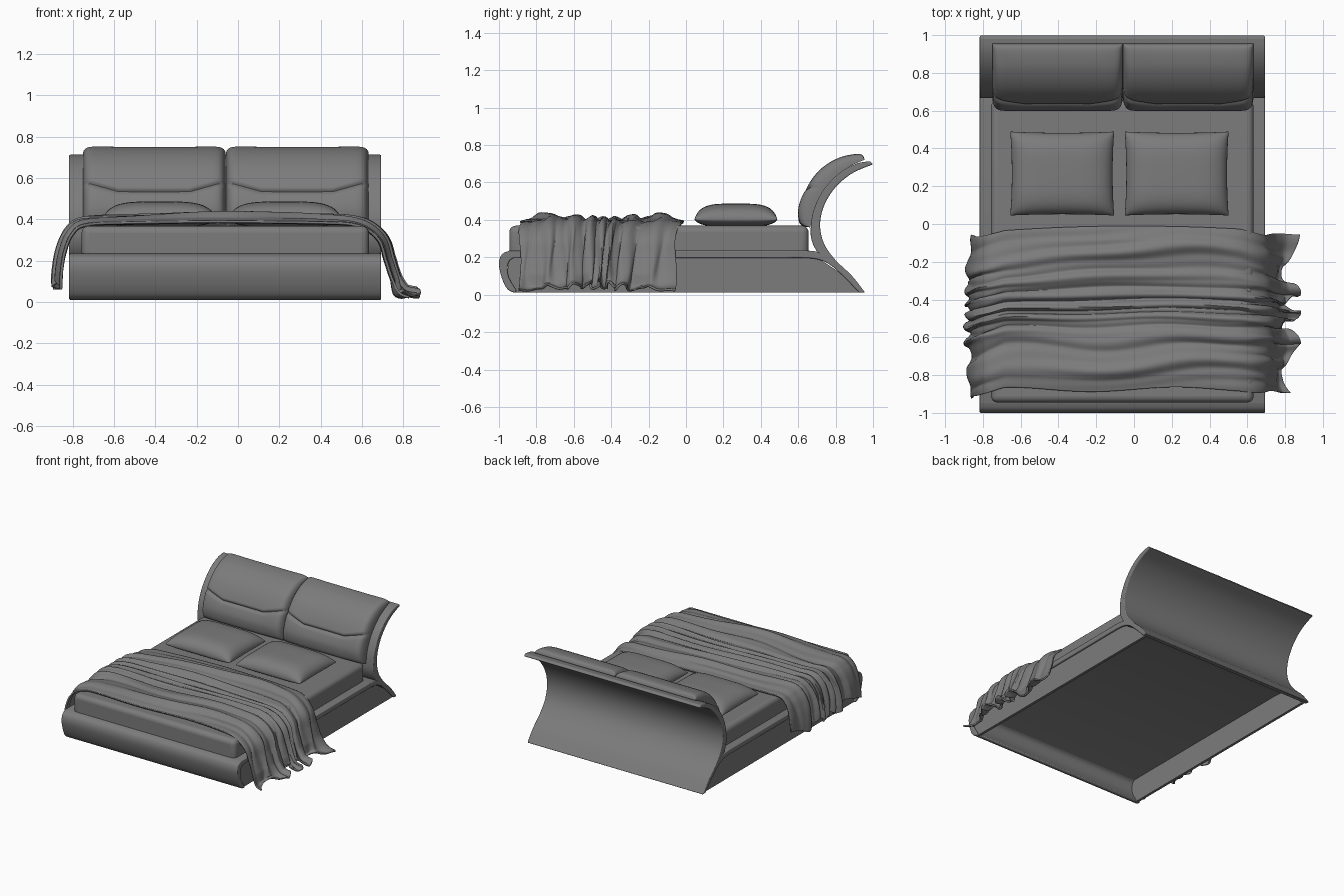
import bpy, bmesh, math
from math import sin, cos, pi, exp, tanh
from mathutils import Vector

if "Cube" in bpy.data.objects:
    bpy.data.objects.remove(bpy.data.objects["Cube"], do_unlink=True)

grey = bpy.data.materials.new("soft_grey")
grey.use_nodes = True
COLOUR = (0.2, 0.2, 0.2, 1)
grey.diffuse_color = COLOUR
grey.node_tree.nodes["Principled BSDF"].inputs["Base Color"].default_value = COLOUR

LEFT, RIGHT = -0.817, 0.693        # frame sides
MID = (LEFT + RIGHT) / 2


def finish(name, bm, bevel=0, segments=3, angle=40):
    bmesh.ops.remove_doubles(bm, verts=bm.verts, dist=0.0002)
    bmesh.ops.recalc_face_normals(bm, faces=bm.faces)
    mesh = bpy.data.meshes.new(name)
    bm.to_mesh(mesh)
    bm.free()
    mesh.materials.append(grey)
    ob = bpy.data.objects.new(name, mesh)
    bpy.context.collection.objects.link(ob)
    if bevel:
        mod = ob.modifiers.new("Bevel", "BEVEL")
        mod.width, mod.segments = bevel, segments
        mod.limit_method = "ANGLE"
        mod.angle_limit = math.radians(50)
    bpy.ops.object.select_all(action="DESELECT")
    ob.select_set(True)
    bpy.context.view_layer.objects.active = ob
    bpy.ops.object.shade_smooth_by_angle(angle=math.radians(angle))
    return ob


def spline_at(pts, t):
    """Point on a smooth curve through pts, t from 0 to 1."""
    n = len(pts) - 1
    i = min(int(t * n), n - 1)
    f = t * n - i
    a, b, c, d = (Vector(pts[max(0, min(n, i + k))]) for k in (-1, 0, 1, 2))
    return 0.5 * (2 * b + (c - a) * f + (2 * a - 5 * b + 4 * c - d) * f * f
                  + (3 * b - a - 3 * c + d) * f ** 3)


def spline(pts, count):
    return [spline_at(pts, k / count) for k in range(count + 1)]


def extrude(name, outline, x0, x1, bevel=0):
    """Sweep a closed side outline (y, z) across the width."""
    bm = bmesh.new()
    face = bm.faces.new([bm.verts.new((x0, p[0], p[1])) for p in outline])
    new = bmesh.ops.extrude_face_region(bm, geom=[face])["geom"]
    verts = [g for g in new if isinstance(g, bmesh.types.BMVert)]
    bmesh.ops.translate(bm, verts=verts, vec=(x1 - x0, 0, 0))
    return finish(name, bm, bevel)


def box(name, lo, hi, bevel, segments):
    bm = bmesh.new()
    bmesh.ops.create_cube(bm, size=1)
    for v in bm.verts:
        v.co = [(a + b) / 2 + c * (b - a) for a, b, c in zip(lo, hi, v.co)]
    return finish(name, bm, bevel, segments)


def add_grid(bm, fn, nu, nv):
    """Surface fn(u, v) over the unit square."""
    rows = [[bm.verts.new(fn(i / nu, j / nv)) for i in range(nu + 1)] for j in range(nv + 1)]
    for r, s in zip(rows, rows[1:]):
        for i in range(nu):
            bm.faces.new((r[i], r[i + 1], s[i + 1], s[i]))


# Platform sheet: rolled foot end, flat top, flared tail under the headboard
curl = spline([(-0.915, 0.01), (-0.955, 0.03), (-0.985, 0.09), (-1.0, 0.165),
               (-0.985, 0.215), (-0.945, 0.235)], 20)
tail = spline([(0.62, 0.237), (0.71, 0.228), (0.785, 0.188), (0.865, 0.118), (0.955, 0.012)], 16)
under = spline([(0.925, 0.012), (0.845, 0.095), (0.77, 0.16), (0.70, 0.19), (0.62, 0.197)], 16)
inner = spline([(-0.925, 0.195), (-0.95, 0.17), (-0.95, 0.1), (-0.905, 0.02)], 10)
extrude("platform", curl + tail + under + inner, LEFT, RIGHT, 0.006)

# Headboard shell, a tall C-shaped sheet
back = spline([(0.958, 0.01), (0.888, 0.10), (0.795, 0.19), (0.735, 0.28), (0.717, 0.38),
               (0.74, 0.48), (0.80, 0.575), (0.89, 0.65), (1.0, 0.697)], 40)
front = spline([(0.985, 0.714), (0.91, 0.70), (0.82, 0.65), (0.735, 0.56), (0.685, 0.46),
                (0.668, 0.37), (0.672, 0.29), (0.715, 0.215), (0.83, 0.125), (0.93, 0.012)], 40)
extrude("headboard_shell", back + front, LEFT, RIGHT, 0.006)

# Recessed side panels below the rails
panel = [(-0.915, 0.012), (-0.955, 0.1), (-0.95, 0.2), (0.7, 0.2), (0.835, 0.11), (0.925, 0.012)]
for side, x in (("right", LEFT + 0.015), ("left", RIGHT - 0.035)):
    extrude(side + "_side_panel", panel, x, x + 0.02)

# Mattress sunk into the platform
box("mattress", (-0.757, -0.945, 0.2), (0.633, 0.655, 0.369), 0.035, 5)

# Headboard cushions with a stitched seam
CUSHION_FRONT = [(0.605, 0.365), (0.6, 0.46), (0.635, 0.56), (0.715, 0.667), (0.82, 0.733), (0.945, 0.76)]
CUSHION_BACK = [(0.665, 0.36), (0.683, 0.45), (0.73, 0.55), (0.80, 0.63), (0.875, 0.685), (0.955, 0.722)]


def cushion(name, cx, half):
    def surface(u, v, puffed):
        a = -cos(pi * u)                       # finer steps near the edges
        w = (1 - cos(pi * v)) / 2
        # Slide the rows so that one of them follows the bent seam
        slide = 0.08 * max(0, min(1, (abs(a) - 0.5) * 2.5)) - 0.04
        row = w + slide * 4 * w * (1 - w)
        puff = 0
        if puffed:
            puff = max(0, (1 - abs(a) ** 20) * (1 - abs(2 * w - 1) ** 16)) ** 0.5
            puff *= 1 - 0.16 * exp(-((w - 0.39) / 0.018) ** 2)
            puff *= 1 - 0.08 * cos(a * pi / 2) * exp(-((w - 0.39) / 0.12) ** 2)
        p = spline_at(CUSHION_BACK, row).lerp(spline_at(CUSHION_FRONT, row), puff)
        return (cx + half * a, p[0], p[1])
    bm = bmesh.new()
    add_grid(bm, lambda u, v: surface(u, v, True), 60, 100)
    add_grid(bm, lambda u, v: surface(u, v, False), 60, 100)
    finish(name, bm, angle=60)


# Pillows: full domes with flatter undersides
def pillow(name, cx, cy):
    def surface(u, v, up):
        a, b = -cos(pi * u), -cos(pi * v)
        x = 0.275 * a * (1 - 0.03 * (1 - b * b))
        y = 0.222 * b * (1 - 0.03 * (1 - a * a))
        h = max(0, (1 - a ** 4) * (1 - b ** 4)) ** 0.5
        return (cx + x, cy + y, 0.402 + (0.085 if up else -0.038) * h)
    bm = bmesh.new()
    add_grid(bm, lambda u, v: surface(u, v, True), 28, 28)
    add_grid(bm, lambda u, v: surface(u, v, False), 28, 28)
    finish(name, bm, angle=60)


for side, s in (("right", -1), ("left", 1)):
    cushion(side + "_headboard_cushion", MID + 0.003 + s * 0.346, 0.345)
    pillow(side + "_pillow", MID - 0.015 + s * 0.303, 0.267)

# Throw blanket: a draped path across the bed, folded along its length
DRAPE = [(-0.853, 0.09), (-0.85, 0.15), (-0.835, 0.24), (-0.80, 0.325), (-0.73, 0.37),
         (-0.5, 0.38), (-0.05, 0.386), (0.4, 0.38), (0.58, 0.365), (0.675, 0.3),
         (0.71, 0.2), (0.74, 0.11), (0.775, 0.04), (0.825, 0.02)]


def blanket_point(u, v):
    p = spline_at(DRAPE, u)
    d = (spline_at(DRAPE, min(1, u + 0.01)) - spline_at(DRAPE, max(0, u - 0.01))).normalized()
    x = p[0]
    hang = max(0, min(1, (abs(x - MID) - 0.62) / 0.15))
    head = -0.012 - 0.05 * x * x - 0.02 * hang
    foot = -0.875 + 0.012 * sin(7 * x) - (0.05 if x < 0 else 0.005) * hang
    y = head + (foot - head) * v
    # Straight tight folds in the middle, looser wandering ones towards both hems
    loose = min(1, abs(v - 0.48) * 4)
    bend = v + loose * (0.022 * sin(3.5 * x + 6 * v) + 0.012 * sin(8 * x - 9 * v))
    phase = 2 * pi * (4.5 * bend + 1.5 * tanh((bend - 0.48) * 7))
    big = (0.5 + 0.5 * sin(phase + 0.5 * sin(3 * x))) ** 1.6
    fine = 0.5 + 0.5 * sin(phase * 2.3 + 3 * x)
    swell = 0.5 + 0.5 * sin(8 * v + 2.5 * x + 1)
    patch = 0.55 + 0.45 * sin(5 * x + 9 * v)
    lift = 0.026 * big * (0.45 + 0.55 * patch) + 0.006 * fine + 0.018 * swell * (1 - 0.5 * hang)
    lift *= 1 + 0.4 * hang
    lift *= 0.15 + 0.85 * min(1, min(v, 1 - v) * 12)
    x += -d[1] * lift
    z = p[1] + d[0] * lift
    # Uneven hems on both hanging ends
    if u > 0.85:
        x += (u - 0.85) * 0.35 * sin(phase * 0.5)
    if u < 0.15:
        z += (0.15 - u) * 0.2 * sin(phase * 0.45)
    y += 0.01 * hang * sin(phase * 1.3 + 12 * p[1])
    return (x, y, max(0.007, z))


bm = bmesh.new()
add_grid(bm, blanket_point, 110, 170)
blanket = finish("throw_blanket", bm, angle=70)
thick = blanket.modifiers.new("Thickness", "SOLIDIFY")
thick.thickness, thick.offset = 0.012, 0
